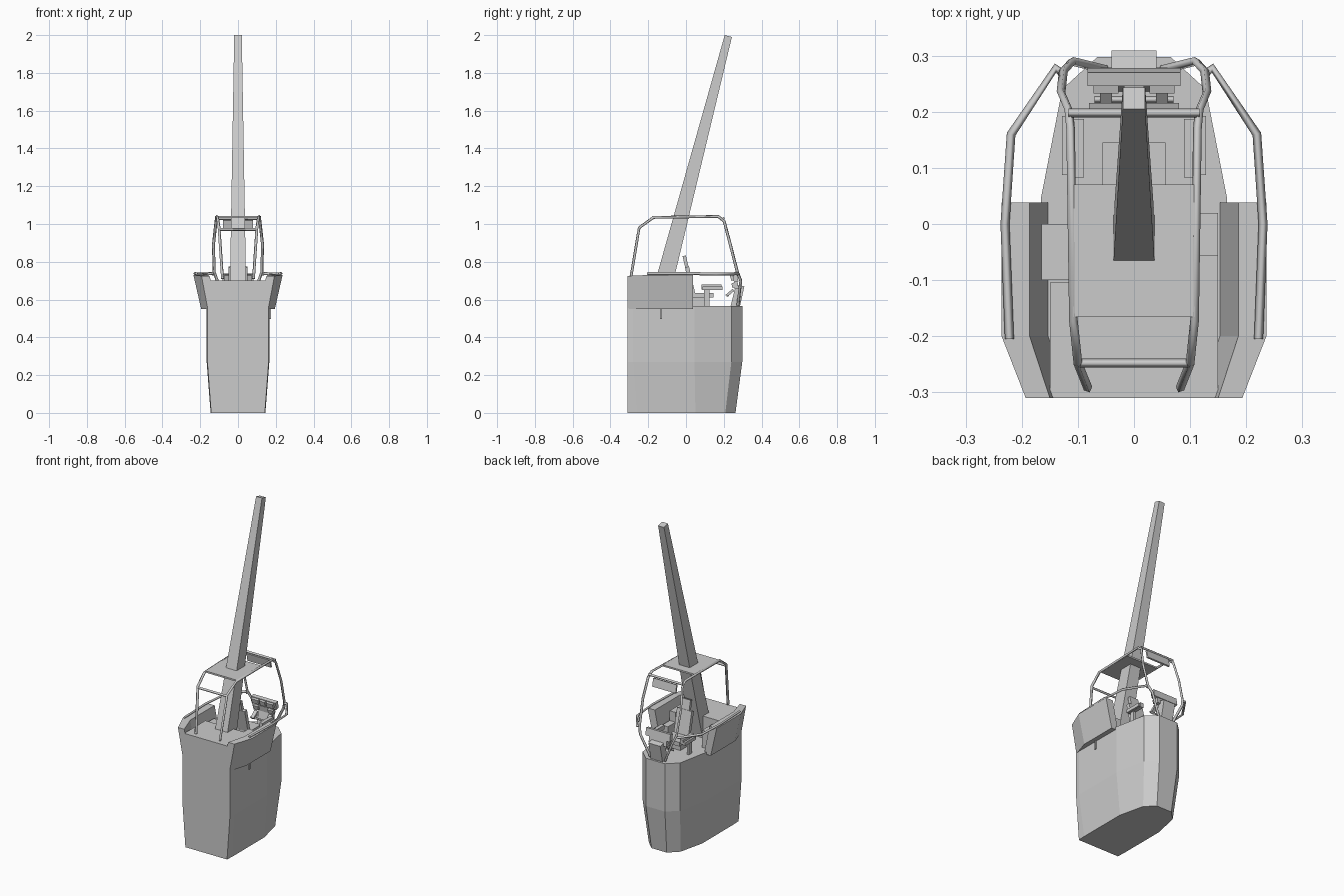
import bpy, bmesh, math
from mathutils import Vector, Euler


def add_object(name, bm):
    bmesh.ops.recalc_face_normals(bm, faces=bm.faces)
    me = bpy.data.meshes.new(name)
    bm.to_mesh(me)
    bm.free()
    ob = bpy.data.objects.new(name, me)
    bpy.context.collection.objects.link(ob)
    return ob


def loft(name, sections):
    """Skin a list of equal-length rings and cap both ends."""
    bm = bmesh.new()
    rings = [[bm.verts.new(p) for p in s] for s in sections]
    n = len(rings[0])
    for a, b in zip(rings, rings[1:]):
        for i in range(n):
            j = (i + 1) % n
            bm.faces.new((a[i], a[j], b[j], b[i]))
    bm.faces.new(rings[0])
    bm.faces.new(rings[-1])
    return add_object(name, bm)


def box(name, center, size, tilt=0.0, yaw=0.0):
    bm = bmesh.new()
    bmesh.ops.create_cube(bm, size=1)
    rot = Euler((math.radians(tilt), 0, math.radians(yaw))).to_matrix()
    for v in bm.verts:
        v.co = rot @ Vector([c * s for c, s in zip(v.co, size)]) + Vector(center)
    return add_object(name, bm)


def rod(name, points, radius=0.009):
    """Four-sided bar along a polyline."""
    cu = bpy.data.curves.new(name, 'CURVE')
    cu.dimensions = '3D'
    cu.bevel_depth = radius
    cu.bevel_resolution = 0
    cu.use_fill_caps = True
    sp = cu.splines.new('POLY')
    sp.points.add(len(points) - 1)
    for p, co in zip(sp.points, points):
        p.co = (*co, 1)
    tmp = bpy.data.objects.new(name + "_path", cu)
    bpy.context.collection.objects.link(tmp)
    bpy.context.view_layer.update()
    me = bpy.data.meshes.new_from_object(
        tmp.evaluated_get(bpy.context.evaluated_depsgraph_get()))
    bpy.data.objects.remove(tmp)
    ob = bpy.data.objects.new(name, me)
    bpy.context.collection.objects.link(ob)
    return ob


def mirrored_ring(half, z):
    return [(x, y, z) for x, y in half] + [(-x, y, z) for x, y in reversed(half)]


# Hull: upright upper half, lower half tapering in
upper = [(0.162, -0.31), (0.166, -0.28), (0.166, 0.045), (0.128, 0.24), (0.065, 0.298)]
lower = [(0.142, -0.31), (0.145, -0.26), (0.145, 0.05), (0.108, 0.208), (0.052, 0.262)]
loft("hull", [mirrored_ring(lower, 0), mirrored_ring(upper, 0.27),
              mirrored_ring(upper, 0.565)])

# Raised front deck and inner lockers
box("front_deck", (0, -0.207, 0.625), (0.30, 0.206, 0.15))
box("left_locker", (-0.137, -0.05, 0.615), (0.055, 0.10, 0.11))
box("right_locker", (0.13, -0.02, 0.60), (0.04, 0.08, 0.08))
box("right_step", (0.13, -0.08, 0.63), (0.04, 0.05, 0.14))

for s, side in ((-1, "left"), (1, "right")):
    # Flared side bulwark
    prof = [(-0.31, [(0.16, .55), (0.193, .725), (0.15, .725), (0.11, .55)]),
            (-0.20, [(0.195, .55), (0.236, .73), (0.186, .73), (0.15, .55)]),
            (0.038, [(0.195, .55), (0.236, .73), (0.186, .73), (0.15, .55)])]
    loft(side + "_bulwark", [[(s * x, y, z) for x, z in pts] for y, pts in prof])

    # Waist-high hand rail
    rod(side + "_hand_rail",
        [(s * x, y, z) for x, y, z in ((0.222, -0.205, 0.738), (0.23, 0.0, 0.738),
         (0.219, 0.16, 0.735), (0.14, 0.278, 0.737), (0.128, 0.268, 0.735))], 0.008)

    # Cage side hoop
    rod(side + "_cage_hoop",
        [(s * x, y, z) for x, y, z in ((0.082, -0.293, 0.71), (0.10, -0.248, 0.98),
         (0.108, -0.172, 1.035), (0.113, 0.17, 1.04), (0.116, 0.202, 1.015),
         (0.13, 0.235, 0.89), (0.126, 0.272, 0.745), (0.11, 0.29, 0.70),
         (0.05, 0.275, 0.57))], 0.008)

    # Arm rest and control lever
    box(side + "_arm_rest", (s * 0.10, 0.135, 0.667), (0.022, 0.105, 0.028))
    box(side + "_arm_panel", (s * 0.122, 0.14, 0.66), (0.012, 0.105, 0.02))
    box(side + "_arm_support", (s * 0.10, 0.11, 0.61), (0.014, 0.03, 0.09))
    box(side + "_pedal", (s * 0.05, 0.232, 0.635), (0.022, 0.05, 0.014), 40)
    box(side + "_display", (s * 0.05, 0.243, 0.715), (0.045, 0.014, 0.03), 15)
    box(side + "_lower_display", (s * 0.05, 0.25, 0.675), (0.035, 0.014, 0.025), 15)

# Roof plate, cross bars and hanging visor
box("roof_plate", (0, -0.048, 1.037), (0.215, 0.236, 0.010))
rod("front_cross_bar", [(-0.10, -0.248, 0.972), (0.10, -0.248, 0.972)], 0.008)
rod("rear_cross_bar", [(-0.117, 0.198, 1.03), (0.117, 0.198, 1.03)], 0.008)
box("visor", (0, 0.206, 0.995), (0.16, 0.010, 0.05), 12)

# Leaning tapered mast
loft("mast", [
    [(-.044, -.19, .60), (.044, -.19, .60), (.044, -.095, .58), (-.044, -.095, .58)],
    [(-.020, .205, 2.0), (.020, .205, 2.0), (.020, .243, 1.99), (-.020, .243, 1.99)]])

# Seat
box("seat_base", (0, 0.07, 0.59), (0.07, 0.07, 0.05))
box("seat_cushion", (0, 0.085, 0.623), (0.112, 0.12, 0.025))
box("seat_back", (0, 0.022, 0.70), (0.10, 0.022, 0.15), 13)
box("head_rest", (0, -0.001, 0.795), (0.06, 0.018, 0.075), 13)

# Dashboard on a leaning pedestal
loft("pedestal", [
    [(-.04, .235, .56), (.04, .235, .56), (.04, .285, .56), (-.04, .285, .56)],
    [(-.04, .265, .68), (.04, .265, .68), (.04, .309, .67), (-.04, .309, .67)]])
box("dashboard", (0, 0.262, 0.715), (0.166, 0.024, 0.045), 10)
box("lower_dashboard", (0, 0.265, 0.675), (0.12, 0.022, 0.035), 10)
box("center_display", (0, 0.243, 0.715), (0.035, 0.014, 0.03), 15)
rod("foot_bar", [(-0.07, 0.222, 0.62), (0.07, 0.222, 0.62)], 0.006)

# Small peg under the right bulwark
box("side_peg", (0.17, -0.132, 0.525), (0.010, 0.010, 0.055))
